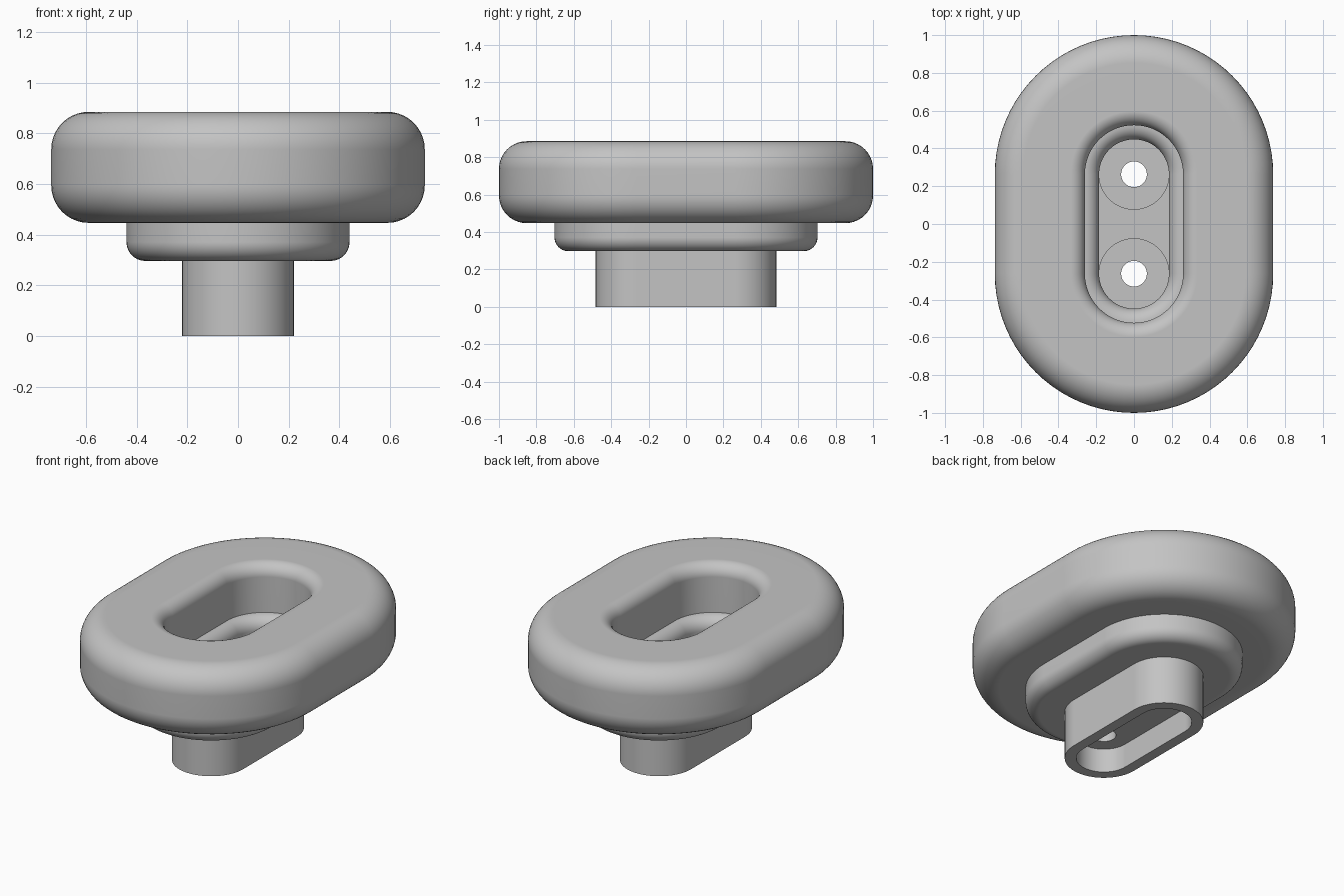
import bpy, bmesh
from math import sin, cos, pi, radians

cube = bpy.data.objects.get("Cube")
if cube:
    bpy.data.objects.remove(cube, do_unlink=True)

S = 0.263        # half length of the straight sides
SEAT = 0.185     # radius of the inner pocket
FLOOR, BRIDGE_TOP, CEILING = 0.22, 0.295, 0.148

grey = bpy.data.materials.new("plain_grey")
grey.use_nodes = True
color = (0.55, 0.55, 0.55, 1)
grey.diffuse_color = color
grey.node_tree.nodes["Principled BSDF"].inputs["Base Color"].default_value = color


def make(name, bm):
    bmesh.ops.recalc_face_normals(bm, faces=bm.faces)
    mesh = bpy.data.meshes.new(name)
    bm.to_mesh(mesh)
    bm.free()
    mesh.materials.append(grey)
    obj = bpy.data.objects.new(name, mesh)
    bpy.context.collection.objects.link(obj)
    return obj


def select(obj):
    bpy.ops.object.select_all(action='DESELECT')
    obj.select_set(True)
    bpy.context.view_layer.objects.active = obj


def arc(cx, cy, r, start, end, n=10):
    angles = [radians(start + (end - start) * i / n) for i in range(n + 1)]
    return [(cx + r * cos(a), cy + r * sin(a)) for a in angles]


def slot(r, n=40):
    """Outline with two straight sides and two round ends."""
    return arc(0, S, r, 0, 180, n) + arc(0, -S, r, 180, 360, n)


# Profile from the pocket floor, over the cushion, down to the base cavity
profile = [(SEAT, FLOOR)]
profile += arc(0.26, 0.515, 0.075, 180, 90)      # rounded inner ledge
profile += arc(0.335, 0.81, 0.075, 180, 90)      # rounded opening
profile += arc(0.589, 0.737, 0.148, 90, 0)       # cushion outer edges
profile += arc(0.589, 0.595, 0.148, 0, -90)
profile += [(0.44, 0.447)]
profile += arc(0.366, 0.371, 0.074, 0, -90)      # collar
profile += [(0.22, 0.297), (0.22, 0), (0.155, 0), (0.155, CEILING)]

# Sweep the profile round the slot outline and cap both ends
bm = bmesh.new()
rings = [[bm.verts.new((x, y, z)) for x, y in slot(r)] for r, z in profile]
for low, high in zip(rings, rings[1:]):
    for i in range(len(low)):
        j = (i + 1) % len(low)
        bm.faces.new((low[i], low[j], high[j], high[i]))
bm.faces.new(rings[0])
bm.faces.new(rings[-1])
body = make("cushion_and_base", bm)

# Two through holes in the floor
for y in (S, -S):
    bpy.ops.mesh.primitive_cylinder_add(vertices=48, radius=0.068, depth=0.2,
                                        location=(0, y, (FLOOR + CEILING) / 2))
    cutter = bpy.context.object
    cutter.name = "hole_cutter"
    cutter.hide_render = True
    cutter.data.materials.append(grey)
    cut = body.modifiers.new("hole", 'BOOLEAN')
    cut.operation = 'DIFFERENCE'
    cut.solver = 'EXACT'
    cut.object = cutter
    select(body)
    bpy.ops.object.modifier_apply(modifier=cut.name)
    bpy.data.objects.remove(cutter, do_unlink=True)

# Raised bridge between the two round recesses
bm = bmesh.new()
outline = arc(0, S, SEAT, 0, -180, 40) + arc(0, -S, SEAT, 180, 0, 40)
face = bm.faces.new([bm.verts.new((x, y, FLOOR)) for x, y in outline])
raised = bmesh.ops.extrude_face_region(bm, geom=[face])
bmesh.ops.translate(bm, vec=(0, 0, BRIDGE_TOP - FLOOR),
                    verts=[v for v in raised["geom"] if isinstance(v, bmesh.types.BMVert)])
bridge = make("floor_bridge", bm)

for obj in (body, bridge):
    select(obj)
    bpy.ops.object.shade_smooth_by_angle(angle=radians(30))
    weighted = obj.modifiers.new("even_shading", 'WEIGHTED_NORMAL')
    weighted.keep_sharp = True
